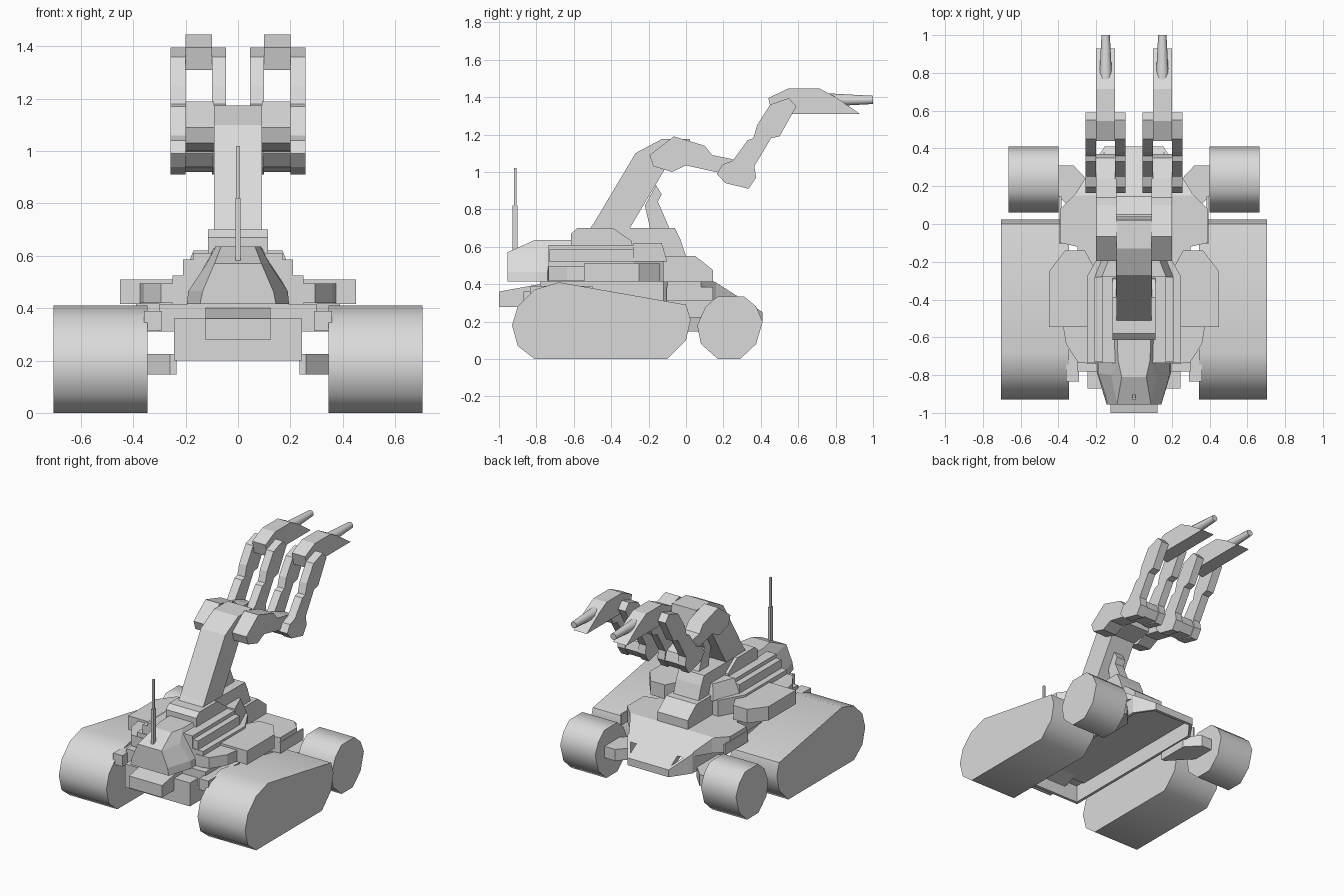
import bpy, bmesh, math
from mathutils import Vector

if "Cube" in bpy.data.objects:
    bpy.data.objects.remove(bpy.data.objects["Cube"])

grey = bpy.data.materials.new("plain_grey")
grey.use_nodes = True
grey.diffuse_color = (0.7, 0.7, 0.7, 1)
grey.node_tree.nodes["Principled BSDF"].inputs["Base Color"].default_value = (0.7, 0.7, 0.7, 1)


def finish(name, bm, smooth=False):
    bmesh.ops.recalc_face_normals(bm, faces=bm.faces)
    mesh = bpy.data.meshes.new(name)
    bm.to_mesh(mesh)
    bm.free()
    obj = bpy.data.objects.new(name, mesh)
    mesh.materials.append(grey)
    bpy.context.collection.objects.link(obj)
    if smooth:
        bpy.ops.object.select_all(action='DESELECT')
        obj.select_set(True)
        bpy.context.view_layer.objects.active = obj
        bpy.ops.object.shade_smooth_by_angle(angle=math.radians(50))


def loft(name, rings, cut=None, smooth=False):
    """Skin a closed solid through rings of equal length; cut = (point, normal) trims it."""
    bm = bmesh.new()
    loops = [[bm.verts.new(p) for p in ring] for ring in rings]
    for a, b in zip(loops, loops[1:]):
        for i in range(len(a)):
            j = (i + 1) % len(a)
            bm.faces.new((a[i], a[j], b[j], b[i]))
    bm.faces.new(loops[0])
    bm.faces.new(loops[-1])
    if cut:
        geom = bm.verts[:] + bm.edges[:] + bm.faces[:]
        bmesh.ops.bisect_plane(bm, geom=geom, plane_co=cut[0], plane_no=cut[1], clear_outer=True)
        bmesh.ops.holes_fill(bm, edges=[e for e in bm.edges if e.is_boundary])
    finish(name, bm, smooth)


def side(name, profile, x0, x1, smooth=False):
    """Extrude a (y, z) profile across x."""
    loft(name, [[(x, y, z) for y, z in profile] for x in (x0, x1)], smooth=smooth)


def pair(name, profile, x0, x1, smooth=False):
    side("left_" + name, profile, x0, x1, smooth)
    side("right_" + name, profile, -x1, -x0, smooth)


def mirrored(half):
    return half + [(-x, y) for x, y in reversed(half)]


def plan(name, outline, z0, z1, cut=None):
    """Extrude an (x, y) outline upward."""
    loft(name, [[(x, y, z) for x, y in outline] for z in (z0, z1)], cut)


def plan_pair(name, outline, z0, z1, cut=None):
    plan("left_" + name, outline, z0, z1, cut)
    plan("right_" + name, [(-x, y) for x, y in outline], z0, z1, cut)


def rect(a0, a1, b0, b1):
    return [(a0, b0), (a1, b0), (a1, b1), (a0, b1)]


# Running gear
track = [(-.93, .18), (-.90, .28), (-.81, .37), (-.68, .41), (0, .29), (.025, .21),
         (0, .10), (-.10, 0), (-.81, 0), (-.90, .07)]
pair("track", track, .345, .705, True)
wheel = [(.06, .18), (.105, .28), (.17, .335), (.31, .335), (.375, .28), (.41, .20),
         (.375, .08), (.29, 0), (.17, 0), (.08, .08)]
pair("rear_wheel", wheel, .40, .665, True)
axle = [(.235, 0), (.26, 0), (.42, .17), (.42, .31), (.32, .31), (.235, .22)]
plan_pair("rear_axle", axle, .147, .225)
pair("track_strut", rect(-.835, -.50, .315, .39), .29, .36)

# Hull: deck over an open-bottomed skirt
rear_slope = (Vector((0, .15, .415)), Vector((0, .165, .26)))
skirt = [(.225, -.87), (.245, -.87), (.245, .28), (.155, .41), (.135, .41), (.225, .28)]
plan_pair("hull_skirt", skirt, .20, .36, rear_slope)
side("hull_front", [(-.87, .20), (-.87, .36), (-.70, .36), (-.70, .32), (-.85, .32), (-.85, .20)], -.245, .245)
side("hull_rear", rect(.39, .41, .20, .25), -.155, .155)
deck = [(.30, -.78), (.30, -.12), (.39, -.10), (.39, .08), (.31, .16), (.155, .41)]
plan("deck", mirrored(deck), .31, .415, rear_slope)
side("rear_slope_plate", [(.24, .31), (.24, .355), (.41, .25), (.41, .22)], -.155, .155)
pair("deck_side_panel", rect(-.105, .145, .31, .385), .385, .395)
side("nose_wedge", [(-1, .278), (-1, .36), (-.70, .415), (-.70, .32), (-.86, .278)], -.125, .125)

# Turret body
plan("turret_base", mirrored([(.25, -.735), (.25, -.28), (.16, -.12)]), .415, .525)
pair("turret_rail", rect(-.73, -.28, .525, .585), .15, .21)
side("turret_upper", rect(-.735, -.28, .52, .61), -.17, .17)
rings = [[(x, y, z) for x, y in mirrored([(w, -.28), (w * .65, e)])]
         for z, w, e in ((.52, .21, -.10), (.62, .17, -.13))]
loft("turret_rear", rings)
pod = [(.2, -.545), (.45, -.545), (.45, -.25), (.365, -.14), (.26, -.14), (.2, -.25)]
plan_pair("side_pod", pod, .415, .51)
plan_pair("front_pod", [(.2, -.74), (.295, -.735), (.36, -.635), (.375, -.545), (.2, -.545)], .42, .495)

# Front cab with sloped cheeks
cab = [(.415, .145, -.955, .195, -.79, .195), (.465, .135, -.955, .19, -.79, .19),
       (.57, .09, -.955, .12, -.80, .13), (.635, .065, -.81, .085, -.72, .09)]
loft("front_cab", [[(x, y, z) for x, y in mirrored([(a, ya), (b, yb), (c, -.55)])]
                   for z, a, ya, b, yb, c in cab])

# Antenna
side("antenna_base", rect(-.928, -.90, .58, .82), -.01, .01)
side("antenna_tip", rect(-.92, -.907, .82, 1.02), -.007, .007)

# Pedestal, rear block and main arm
side("arm_pedestal", [(-.615, .56), (-.615, .67), (-.58, .70), (-.39, .70), (-.29, .63), (-.28, .56)], -.115, .115)
side("rear_pedestal", [(-.4, .53), (-.4, .70), (-.06, .70), (-.03, .64), (0, .55), (-.03, .5)], -.095, .095)
side("rear_block", [(-.125, .415), (-.125, .55), (.05, .55), (.145, .475), (.145, .415)], -.115, .115)
side("main_arm", [(-.56, .63), (-.49, .73), (-.27, 1.10), (-.13, 1.175), (.02, 1.175), (.04, 1.04),
                  (-.11, 1.02), (-.30, .70), (-.34, .63)], -.092, .092)
side("arm_piston", [(-.19, .69), (-.22, .82), (-.16, .93), (-.13, .88), (-.15, .84), (-.085, .69)], -.035, .035)

# Twin claw arms
elbow = [(-.195, 1.09), (-.065, 1.19), (.10, 1.14), (.14, 1.09), (.24, 1.07), (.24, .99),
         (.18, .995), (0, 1.035), (-.075, 1.0), (-.175, 1.03)]
pair("elbow", elbow, .092, .20)
pair("knuckle", [(.17, .99), (.22, .94), (.335, .92), (.37, .97), (.35, 1.03), (.24, 1.07)], .10, .20)
forearm = [(.165, .99), (.21, .94), (.335, .91), (.375, .97), (.365, 1.03), (.455, 1.18), (.50, 1.19),
           (.59, 1.35), (.55, 1.395), (.45, 1.36), (.38, 1.25), (.36, 1.18), (.33, 1.17), (.25, 1.06), (.195, 1.04)]
pair("outer_forearm", forearm, .20, .257)
pair("inner_forearm", forearm, .046, .10)
hand = [(.46, 1.31), (.44, 1.395), (.545, 1.445), (.715, 1.445), (.80, 1.40), (.93, 1.31)]
pair("hand", hand, .10, .20)

# Barrels
for name, x in (("left_barrel", .15), ("right_barrel", -.15)):
    rings = [[(x + r * math.cos(t), y, 1.385 + r * math.sin(t))
              for t in (math.tau * i / 12 for i in range(12))]
             for y, r in ((.70, .038), (1.0, .022))]
    loft(name, rings, smooth=True)
